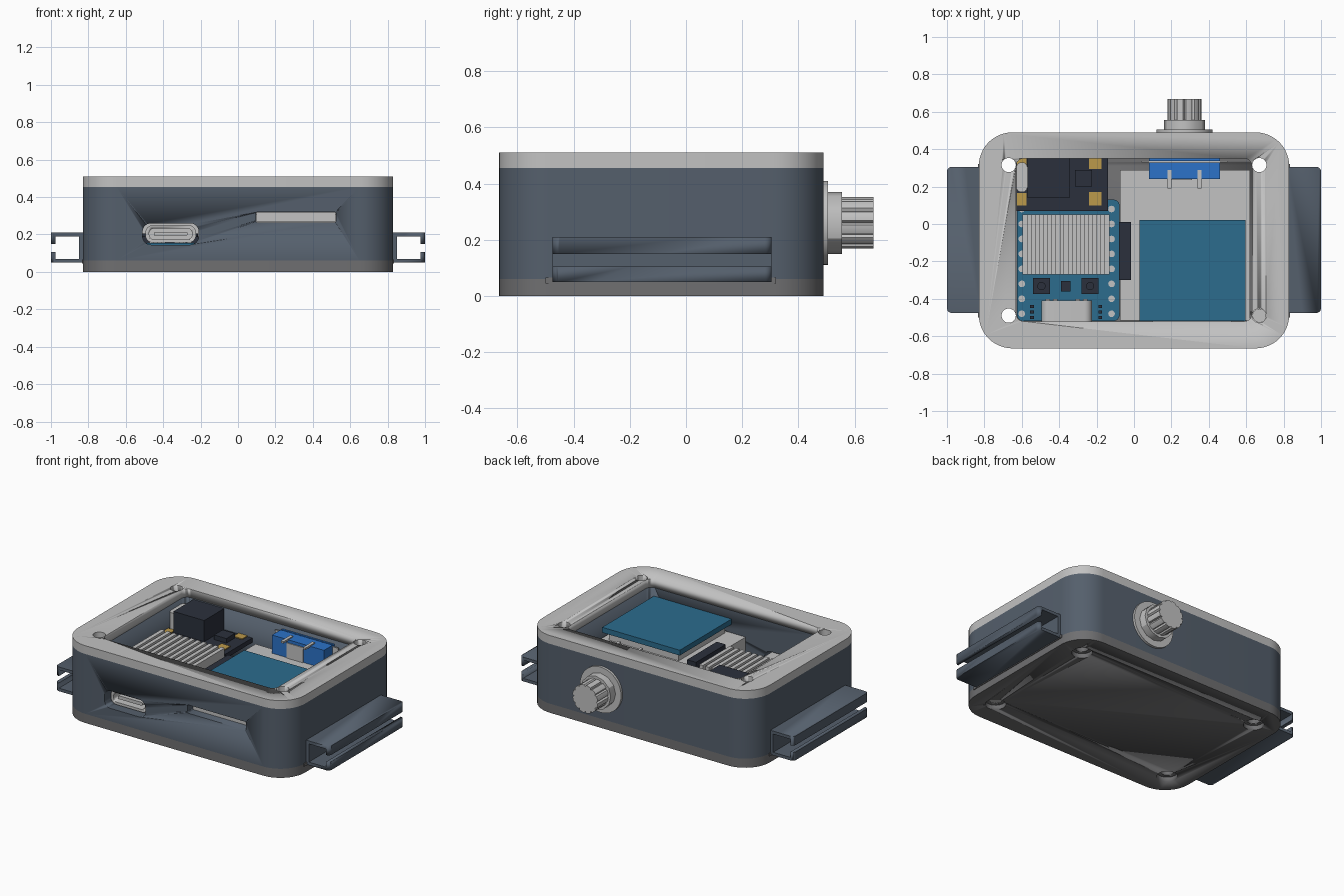
import bpy, bmesh, math

cube = bpy.data.objects.get("Cube")
if cube:
    bpy.data.objects.remove(cube, do_unlink=True)


def material(name, rgb):
    m = bpy.data.materials.new(name)
    m.use_nodes = True
    m.diffuse_color = (*rgb, 1)
    m.node_tree.nodes["Principled BSDF"].inputs["Base Color"].default_value = (*rgb, 1)
    return m


SLATE = material("slate", (.09, .115, .15))
LIGHT = material("light grey", (.54, .54, .54))
LID = material("mid grey", (.16, .16, .165))
TEAL = material("board blue", (.025, .15, .27))
BLUE = material("bright blue", (.025, .17, .58))
DARK = material("charcoal", (.024, .03, .045))
GOLD = material("gold", (.5, .32, .07))


def activate(ob):
    bpy.ops.object.select_all(action="DESELECT")
    ob.select_set(True)
    bpy.context.view_layer.objects.active = ob


def prism(name, pts, w0, w1, mat, axis="z"):
    """Extrude a closed 2D outline along an axis."""
    place = {"z": lambda u, v, w: (u, v, w),
             "y": lambda u, v, w: (u, w, v),
             "x": lambda u, v, w: (w, u, v)}[axis]
    bm = bmesh.new()
    low = [bm.verts.new(place(u, v, w0)) for u, v in pts]
    high = [bm.verts.new(place(u, v, w1)) for u, v in pts]
    bm.faces.new(low)
    bm.faces.new(high)
    for i in range(len(pts)):
        j = (i + 1) % len(pts)
        bm.faces.new((low[i], low[j], high[j], high[i]))
    bmesh.ops.recalc_face_normals(bm, faces=bm.faces)
    me = bpy.data.meshes.new(name)
    bm.to_mesh(me)
    bm.free()
    me.materials.append(mat)
    ob = bpy.data.objects.new(name, me)
    bpy.context.collection.objects.link(ob)
    activate(ob)
    bpy.ops.object.shade_smooth_by_angle(angle=math.radians(30))
    return ob


def rounded(u0, u1, v0, v1, r, n=8):
    pts = []
    corners = ((u1 - r, v1 - r), (u0 + r, v1 - r), (u0 + r, v0 + r), (u1 - r, v0 + r))
    for k, (cu, cv) in enumerate(corners):
        for i in range(n + 1):
            a = (k + i / n) * math.pi / 2
            pts.append((cu + r * math.cos(a), cv + r * math.sin(a)))
    return pts


def circle(u, v, r, n=32):
    return [(u + r * math.cos(2 * math.pi * i / n), v + r * math.sin(2 * math.pi * i / n))
            for i in range(n)]


def box(name, x0, x1, y0, y1, z0, z1, mat):
    return prism(name, [(x0, y0), (x1, y0), (x1, y1), (x0, y1)], z0, z1, mat)


def cut(ob, pts, w0, w1, axis="z"):
    """Subtract a prism, keeping the material of the cut object."""
    tool = prism("cutter", pts, w0, w1, ob.data.materials[0], axis)
    tool.hide_render = True
    mod = ob.modifiers.new("cut", "BOOLEAN")
    mod.operation, mod.solver, mod.object = "DIFFERENCE", "EXACT", tool
    activate(ob)
    bpy.ops.object.modifier_apply(modifier=mod.name)
    bpy.data.objects.remove(tool, do_unlink=True)


# Enclosure: lid underneath, body, open frame on top
outline = rounded(-.83, .83, -.665, .49, .18, 12)
opening = rounded(-.63, .63, -.52, .35, .04)
base_lid = prism("base_lid", outline, 0, .06, LID)
body = prism("body", outline, .06, .455, SLATE)
frame = prism("top_frame", outline, .455, .51, LIGHT)
cut(body, opening, 0, .6)
cut(frame, opening, .4, .6)
for x in (-.67, .67):
    for y in (-.49, .315):
        for part in (base_lid, body, frame):
            cut(part, circle(x, y, .038), -.1, .6)
        cut(base_lid, circle(x, y, .062), -.1, .03)
prism("screw_post", circle(.67, -.49, .037), .03, .44, LIGHT)

# Front openings
cut(body, rounded(-.51, -.21, .145, .26, .045), -.8, -.4, "y")
cut(body, rounded(.095, .525, .265, .32, .01), -.8, -.4, "y")

# Strap rails on both sides
rail = [(.82, .05), (1, .05), (1, .105), (.975, .105), (.975, .07), (.85, .07),
        (.85, .19), (.975, .19), (.975, .15), (1, .15), (1, .21), (.82, .21)]
for s, side in ((-1, "right"), (1, "left")):
    ob = prism(side + "_rail", [(s * u, v) for u, v in rail], -.475, .305, SLATE, "y")
    xs = sorted((s * .7, s * 1.0))
    # Round the outer rail corners
    trim = prism("trim", rounded(*xs, -.475, .305, .025), 0, .3, SLATE)
    mod = ob.modifiers.new("round", "BOOLEAN")
    mod.operation, mod.object = "INTERSECT", trim
    activate(ob)
    bpy.ops.object.modifier_apply(modifier=mod.name)
    bpy.data.objects.remove(trim, do_unlink=True)
    xs = sorted((s * .8, s * .835))
    box(side + "_rail_foot", *xs, -.5, .32, .045, .065, LID)

# Rear dial: washer, nut, fluted knob
prism("dial_washer", circle(.27, .26, .15, 40), .48, .506, LIGHT, "y")
prism("dial_nut", circle(.27, .26, .11, 12), .5, .556, LIGHT, "y")
flutes = []
for i in range(72):
    a, r = 2 * math.pi * i / 72, (.082 if i % 6 == 0 else .092)
    flutes.append((.27 + r * math.cos(a), .26 + r * math.sin(a)))
prism("dial_knob", flutes, .55, .667, LIGHT, "y")

# Dial housing inside the rear wall
box("dial_housing", .08, .46, .24, .33, .2, .43, BLUE)
box("dial_backing", .08, .46, .337, .349, .2, .43, BLUE)
box("dial_bracket", .04, .5, .329, .338, .2, .42, LIGHT)
box("dial_label", .19, .31, .234, .241, .3, .41, LIGHT)
for x in (.19, .35):
    box("dial_pin", x - .01, x + .01, .19, .29, .425, .437, LIGHT)

# Battery tray with card and display plate
box("battery", -.075, .62, -.515, .29, .07, .31, LIGHT)
box("memory_card", .1, .52, -.61, -.5, .268, .317, LIGHT)
box("display_spacer", .06, .57, -.49, -.01, .3, .365, LIGHT)
box("display_plate", .03, .597, -.518, .022, .365, .4, TEAL)
box("edge_socket", -.08, -.015, -.3, .01, .2, .345, DARK)

# Controller board and its parts
prism("controller_board", rounded(-.625, -.078, -.518, .13, .03), .12, .155, TEAL)
for x in (-.6, -.12):
    for i in range(8):
        prism("solder_pad", circle(x, -.48 + i * .08, .018, 12), .15, .16, LIGHT)
box("heatsink_base", -.595, -.13, -.27, .05, .155, .3, LIGHT)
for i in range(11):
    x = -.595 + i * .0437
    box("heatsink_fin", x, x + .026, -.27, .05, .295, .36, LIGHT)
for x in (-.495, -.235):
    box("button", x - .045, x + .045, -.375, -.29, .15, .19, DARK)
    prism("button_cap", circle(x, -.332, .022, 16), .19, .205, DARK)
box("small_chip", -.39, -.34, -.36, -.305, .15, .18, DARK)
for x in (-.545, -.18):
    for y in (-.5, -.47, -.44):
        box("resistor", x - .01, x + .01, y - .008, y + .008, .15, .17, DARK)

# Charging port with tongue
port = prism("port_shell", rounded(-.495, -.225, .156, .25, .04), -.62, -.41, LIGHT, "y")
cut(port, rounded(-.475, -.245, .173, .233, .028), -.7, -.5, "y")
prism("port_tongue", rounded(-.45, -.27, .192, .214, .009), -.61, -.48, LIGHT, "y")
for x in (-.46, -.42, -.3, -.26):
    box("port_tab", x - .012, x + .012, -.412, -.4, .15, .2, LIGHT)

# Rear sensor board with gold corners
box("sensor_board", -.629, -.14, .07, .349, .28, .31, DARK)
box("sensor_block", -.57, -.345, .14, .349, .3, .45, DARK)
box("sensor_chip", -.315, -.225, .2, .29, .3, .34, DARK)
for x0, x1, y0, y1 in ((-.24, -.175, .1, .17), (-.24, -.175, .295, .349),
                       (-.625, -.575, .3, .349), (-.625, -.575, .1, .165)):
    box("gold_pad", x0, x1, y0, y1, .305, .316, GOLD)
prism("capacitor", rounded(-.629, -.57, .17, .33, .028), .31, .42, LIGHT)
